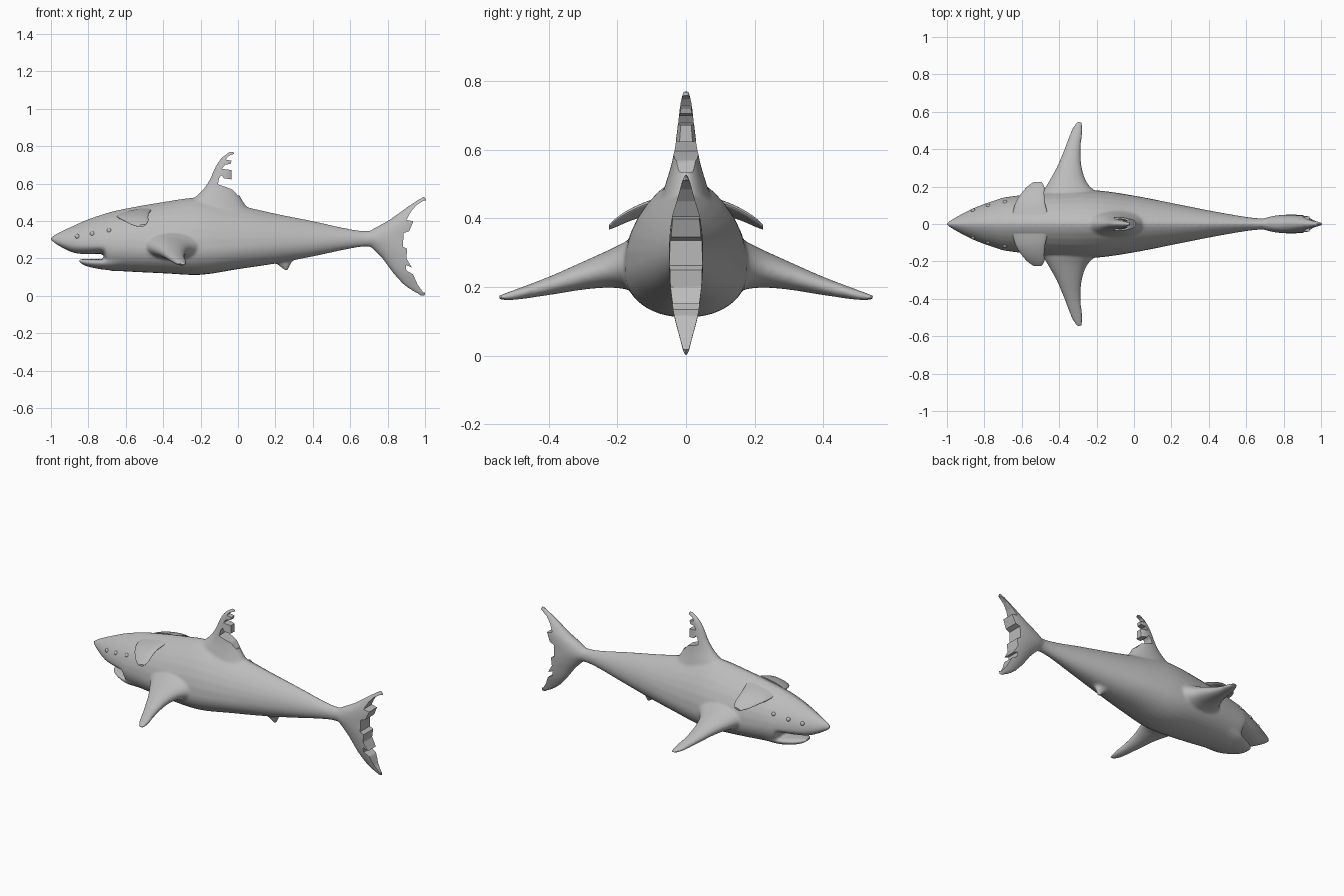
import bpy, bmesh, math
from mathutils import Vector

cube = bpy.data.objects.get("Cube")
if cube:
    bpy.data.objects.remove(cube, do_unlink=True)

grey = bpy.data.materials.new("shark grey")
grey.use_nodes = True
GREY = (0.5, 0.5, 0.5, 1)
grey.diffuse_color = GREY
grey.node_tree.nodes["Principled BSDF"].inputs["Base Color"].default_value = GREY


def finish(name, bm):
    bmesh.ops.recalc_face_normals(bm, faces=bm.faces)
    me = bpy.data.meshes.new(name)
    bm.to_mesh(me)
    bm.free()
    me.materials.append(grey)
    ob = bpy.data.objects.new(name, me)
    bpy.context.collection.objects.link(ob)
    return ob


def refine(rows, steps=5):
    """Smoothly interpolate rows of section values."""
    out = []
    for i in range(len(rows) - 1):
        a, b = rows[max(i - 1, 0)], rows[i]
        c, d = rows[i + 1], rows[min(i + 2, len(rows) - 1)]
        for s in range(steps):
            t = s / steps
            out.append([0.5 * (2 * q + (r - p) * t + (2 * p - 5 * q + 4 * r - u) * t * t
                               + (3 * q - p - 3 * r + u) * t ** 3)
                        for p, q, r, u in zip(a, b, c, d)])
    return out + [list(rows[-1])]


def loft(name, rings):
    bm = bmesh.new()
    loops = [[bm.verts.new(p) for p in ring] for ring in rings]
    for a, b in zip(loops, loops[1:]):
        for i in range(len(a)):
            j = (i + 1) % len(a)
            bm.faces.new((a[i], a[j], b[j], b[i]))
    bm.faces.new(loops[0])
    bm.faces.new(loops[-1])
    return finish(name, bm)


ANGLES = [math.tau * i / 32 for i in range(32)]


def trunk(name, rows, top_power=1.0):
    """Rows: x, bottom, widest height, top, half width."""
    rings = []
    for x, low, mid, top, w in refine(rows):
        ring = []
        for a in ANGLES:
            c, s = math.cos(a), math.sin(a)
            p = top_power if s > 0 else 0.9
            y = math.copysign(abs(c) ** p, c) * w
            ring.append((x, y, mid + s * (top - mid if s > 0 else mid - low)))
        rings.append(ring)
    return loft(name, rings)


def fin(name, rows, side=0, slope=0.0):
    """Rows: span, leading x, trailing x, offset, half thickness.
    side 0 spans upward; side +1 / -1 spans sideways."""
    rings = []
    for span, lead, trail, off, half in refine(rows):
        ring = []
        for a in ANGLES:
            x = (lead + trail) / 2 + (trail - lead) / 2 * math.cos(a)
            t = half * math.sin(a)
            if side:
                ring.append((x, side * span, off + t + slope * (x - lead)))
            else:
                ring.append((x, t, span))
        rings.append(ring)
    return loft(name, rings)


def prism(name, points, depth=0.2):
    """Side outline extruded across the body, used as a cutter."""
    ob = loft(name, [[(x, y, z) for x, z in points] for y in (-depth, depth)])
    ob.hide_render = True
    return ob


def apply_modifiers(ob):
    dg = bpy.context.evaluated_depsgraph_get()
    ob.data = bpy.data.meshes.new_from_object(ob.evaluated_get(dg))
    ob.modifiers.clear()


# Trunk and snout, with the snout underside ending at the mouth corner
body = trunk("shark_body", [
    (-1.0, .295, .305, .315, .008), (-.96, .268, .29, .338, .032), (-.88, .23, .275, .375, .075),
    (-.8, .222, .27, .41, .108), (-.72, .218, .268, .437, .135), (-.695, .14, .265, .445, .142),
    (-.6, .13, .26, .467, .155), (-.4, .12, .25, .502, .178), (-.2, .112, .25, .525, .18),
    (0, .142, .26, .485, .152), (.2, .172, .275, .44, .113), (.4, .21, .285, .4, .073),
    (.6, .252, .3, .357, .038), (.7, .263, .303, .348, .03), (.8, .25, .3, .36, .035)], 1.4)

parts = [body]
# Lower jaw
parts.append(trunk("lower_jaw", [
    (-.85, .181, .187, .195, .025), (-.82, .162, .182, .196, .055), (-.77, .148, .18, .197, .085),
    (-.7, .138, .185, .198, .115), (-.62, .14, .2, .23, .13)]))
# Dorsal fin
parts.append(fin("dorsal_fin", [
    (.42, -.33, .09, 0, .085), (.5, -.26, .03, 0, .06), (.56, -.195, 0, 0, .042),
    (.62, -.153, -.02, 0, .031), (.69, -.122, -.02, 0, .022), (.74, -.086, -.015, 0, .016),
    (.775, -.04, -.02, 0, .007)]))
# Tail fin
parts.append(fin("tail_fin", [
    (0, .975, 1.0, 0, .006), (.05, .895, 1.01, 0, .018), (.12, .83, 1.0, 0, .036),
    (.2, .77, 1.0, 0, .046), (.26, .71, 1.0, 0, .05), (.305, .66, 1.0, 0, .05),
    (.35, .71, 1.0, 0, .048), (.4, .8, 1.0, 0, .042), (.45, .87, 1.0, 0, .028),
    (.5, .94, 1.01, 0, .014), (.53, .985, 1.005, 0, .005)]))
# Small belly fin
parts.append(fin("belly_fin", [
    (.21, .16, .31, 0, .03), (.175, .2, .285, 0, .024), (.152, .23, .275, 0, .016),
    (.135, .25, .268, 0, .008)]))
# Pectoral fins and gill flaps on both sides
flaps = []
for label, side in (("left", -1), ("right", 1)):
    parts.append(fin(label + "_pectoral_fin", [
        (.08, -.53, -.1, .26, .09), (.16, -.495, -.19, .264, .074), (.22, -.46, -.25, .254, .056),
        (.3, -.415, -.278, .233, .041), (.4, -.373, -.285, .203, .027), (.5, -.335, -.274, .177, .015),
        (.55, -.305, -.28, .168, .006)], side))
    flaps.append(fin(label + "_gill_flap", [
        (.05, -.65, -.46, .425, .018), (.11, -.635, -.475, .415, .016), (.16, -.605, -.48, .4, .014),
        (.2, -.57, -.48, .382, .011), (.225, -.535, -.495, .37, .006)], side, .18))

# Fuse the parts into one smooth skin
with bpy.context.temp_override(active_object=body, object=body, selected_objects=parts,
                               selected_editable_objects=parts):
    bpy.ops.object.join()
remesh = body.modifiers.new("fuse", 'REMESH')
remesh.mode = 'VOXEL'
remesh.voxel_size = 0.008
smooth = body.modifiers.new("soften", 'SMOOTH')
smooth.factor = 0.5
smooth.iterations = 8
apply_modifiers(body)

# Ragged trailing edges of the dorsal and tail fins
cutters = [
    prism("dorsal_notches", [
        (.1, .79), (-.018, .76), (-.05, .748), (-.066, .728), (-.035, .722), (-.04, .705),
        (-.07, .7), (-.085, .678), (-.036, .672), (-.036, .622), (-.075, .628), (-.088, .645),
        (-.1, .63), (-.108, .596), (-.07, .583), (-.03, .568), (0, .535), (.1, .535)]),
    prism("tail_notches", [
        (1.1, .51), (.995, .51), (.955, .485), (.925, .45), (.9, .405), (.938, .398),
        (.915, .345), (.885, .335), (.882, .262), (.905, .25), (.9, .2), (.93, .15),
        (.897, .165), (.9, .135), (.935, .115), (.96, .06), (.99, .018), (1.1, .018)])]
for cutter in cutters:
    cut = body.modifiers.new("cut", 'BOOLEAN')
    cut.operation = 'DIFFERENCE'
    cut.solver = 'EXACT'
    cut.object = cutter
apply_modifiers(body)
for cutter in cutters:
    bpy.data.objects.remove(cutter, do_unlink=True)

# Row of small pores along each side of the snout
pores = []
bpy.context.view_layer.update()
for side, label in ((-1, "left"), (1, "right")):
    for i, (x, z) in enumerate(((-.86, .318), (-.78, .333), (-.69, .35))):
        hit, spot, normal, _ = body.ray_cast(Vector((x, side, z)), Vector((0, -side, 0)))
        bm = bmesh.new()
        bmesh.ops.create_uvsphere(bm, u_segments=16, v_segments=10, radius=.013)
        pore = finish(f"{label}_pore_{i + 1}", bm)
        pore.location = spot - normal * .005 if hit else (x, side * .09, z)
        pores.append(pore)

# Smooth shading that keeps the cut edges crisp
bpy.ops.object.select_all(action='DESELECT')
for ob in [body] + flaps + pores:
    ob.select_set(True)
bpy.context.view_layer.objects.active = body
bpy.ops.object.shade_smooth_by_angle(angle=math.radians(40))
